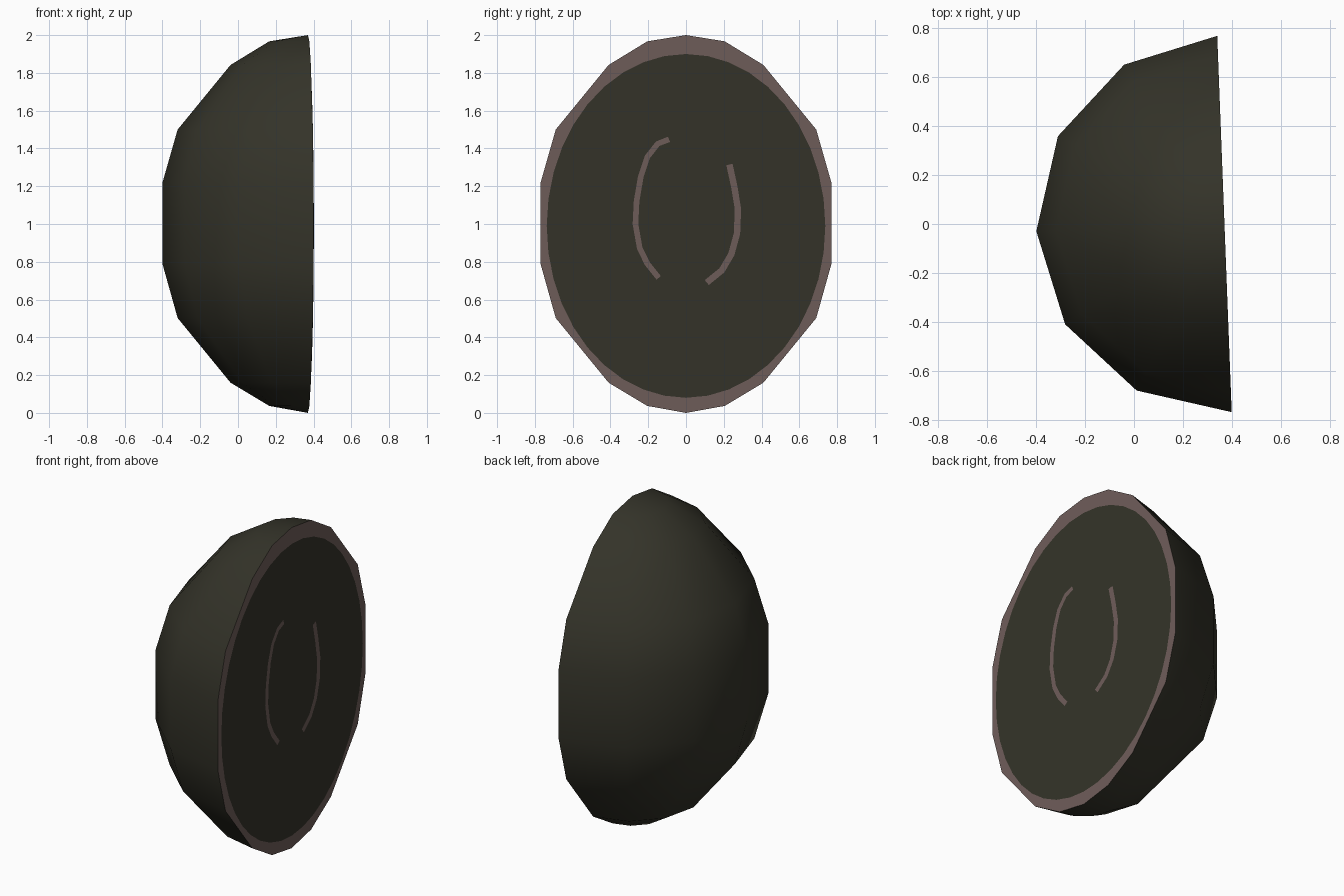
import bpy, bmesh, math
from mathutils import Matrix

if "Cube" in bpy.data.objects:
    bpy.data.objects.remove(bpy.data.objects["Cube"])

# The cut face is the local x = 0 plane, turned slightly about z
PLACE = Matrix.Translation((0.37, 0, 0)) @ Matrix.Rotation(math.radians(2.2), 4, 'Z')


def material(name, rgb):
    m = bpy.data.materials.new(name)
    m.diffuse_color = (*rgb, 1)
    m.use_nodes = True
    m.node_tree.nodes["Principled BSDF"].inputs["Base Color"].default_value = m.diffuse_color
    return m


skin = material("dark olive", (0.034, 0.033, 0.022))
rim = material("dusty brown", (0.155, 0.108, 0.100))


def finish(name, bm, mats, smooth=False):
    bmesh.ops.transform(bm, matrix=PLACE, verts=bm.verts)
    me = bpy.data.meshes.new(name)
    bm.to_mesh(me)
    bm.free()
    for m in mats:
        me.materials.append(m)
    if smooth:
        for p in me.polygons:
            p.use_smooth = True
        me.set_sharp_from_angle(angle=math.radians(45))
    ob = bpy.data.objects.new(name, me)
    bpy.context.collection.objects.link(ob)
    return ob


# Half shell: profile (radius, height) swept through six 30 degree steps
profile = [(0.205, 0.037), (0.41, 0.16), (0.69, 0.502), (0.77, 0.787),
           (0.77, 1.22), (0.69, 1.50), (0.41, 1.842), (0.205, 1.967)]
bm = bmesh.new()
bottom, top = bm.verts.new((0, 0, 0)), bm.verts.new((0, 0, 2))
cols = []
for k in range(7):
    a = math.radians(90 + 30 * k)
    cols.append([bm.verts.new((r * math.cos(a), r * math.sin(a), z)) for r, z in profile])
for c, d in zip(cols, cols[1:]):
    bm.faces.new((bottom, d[0], c[0]))
    bm.faces.new((top, c[-1], d[-1]))
    for i in range(len(profile) - 1):
        bm.faces.new((c[i], d[i], d[i + 1], c[i + 1]))
# Flat cut face, brown
cap = bm.faces.new([bottom] + cols[-1] + [top] + cols[0][::-1])
cap.material_index = 1
bmesh.ops.recalc_face_normals(bm, faces=bm.faces)
finish("half_shell", bm, [skin, rim], smooth=True)


def plate(bm, points, x):
    """Thin flat face in the cut plane, facing +x."""
    f = bm.faces.new([bm.verts.new((x, y, z)) for y, z in points])
    f.normal_update()
    if f.normal.x < 0:
        f.normal_flip()


# Dark oval that leaves a brown rim
bm = bmesh.new()
n = 40
plate(bm, [(0.738 * math.cos(2 * math.pi * i / n), 0.99 + 0.91 * math.sin(2 * math.pi * i / n))
           for i in range(n)], 0.003)
finish("inner_oval", bm, [skin])


# Two thin curved marks on the oval
def mark(name, path, width):
    bm = bmesh.new()
    left, right = [], []
    for i, (y, z) in enumerate(path):
        a, b = path[max(i - 1, 0)], path[min(i + 1, len(path) - 1)]
        dy, dz = b[0] - a[0], b[1] - a[1]
        s = width / 2 / math.hypot(dy, dz)
        left.append((y - dz * s, z + dy * s))
        right.append((y + dz * s, z - dy * s))
    for i in range(len(path) - 1):
        plate(bm, [left[i], left[i + 1], right[i + 1], right[i]], 0.005)
    finish(name, bm, [rim])


mark("left_mark", [(-0.09, 1.448), (-0.15, 1.425), (-0.205, 1.355), (-0.24, 1.25), (-0.262, 1.12),
                   (-0.268, 1.0), (-0.245, 0.87), (-0.205, 0.79), (-0.145, 0.715)], 0.03)
mark("right_mark", [(0.23, 1.315), (0.255, 1.2), (0.275, 1.08), (0.27, 0.95),
                    (0.24, 0.84), (0.19, 0.755), (0.11, 0.69)], 0.034)
